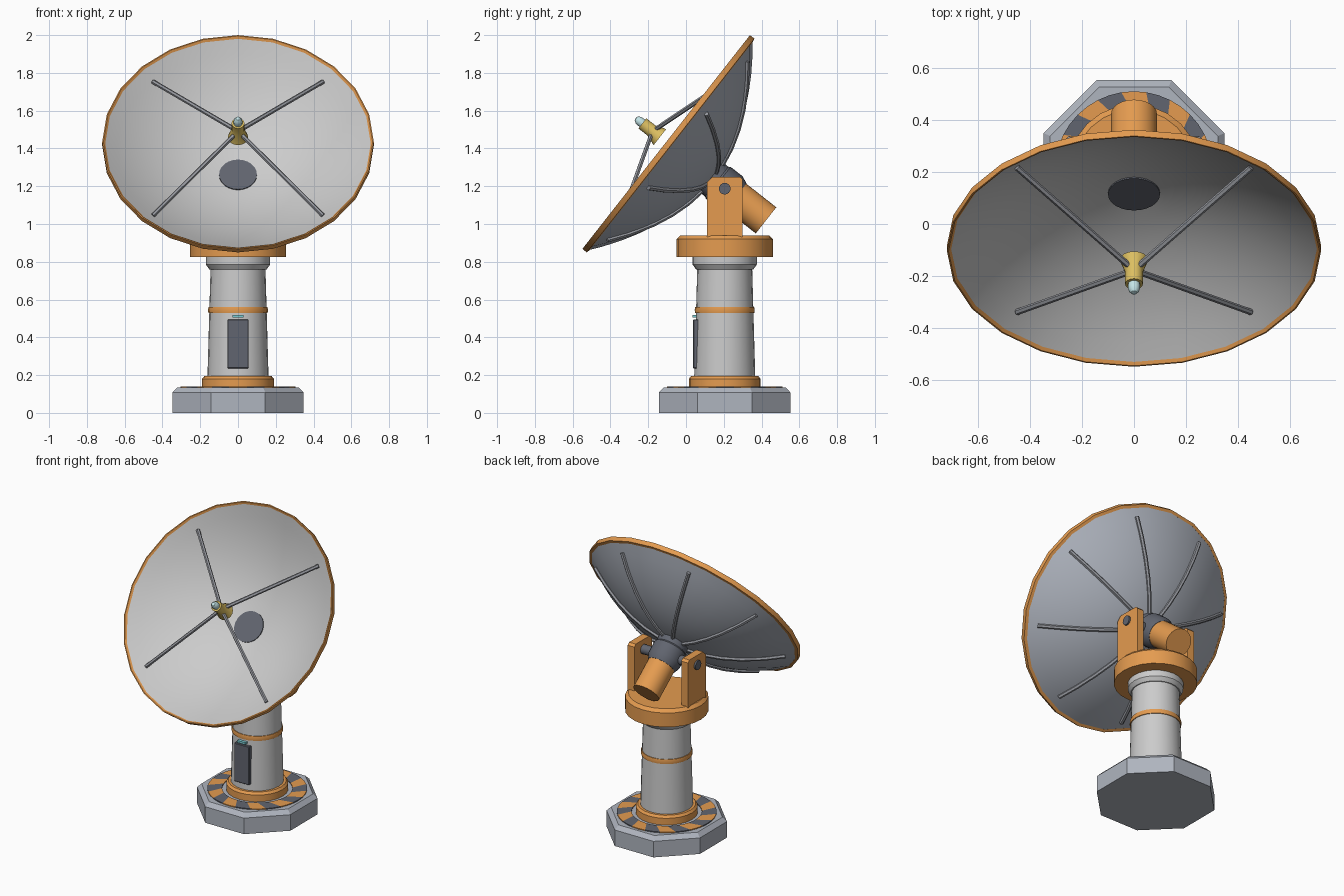
import bpy, bmesh, math
from mathutils import Matrix, Vector

if "Cube" in bpy.data.objects:
    bpy.data.objects.remove(bpy.data.objects["Cube"])


def material(name, rgb):
    m = bpy.data.materials.new(name)
    m.diffuse_color = (*rgb, 1)
    m.use_nodes = True
    m.node_tree.nodes["Principled BSDF"].inputs["Base Color"].default_value = m.diffuse_color
    return m


ORANGE = material("orange", (0.78, 0.33, 0.08))
DARK = material("dark", (0.12, 0.13, 0.16))
STRUT = material("strut_grey", (0.3, 0.31, 0.34))
LIGHT = material("light_grey", (0.72, 0.72, 0.72))
SLATE = material("slate", (0.43, 0.46, 0.52))
GOLD = material("gold", (0.72, 0.52, 0.12))
TEAL = material("teal", (0.2, 0.6, 0.65))
PALE = material("pale_lens", (0.55, 0.78, 0.8))

PED = Matrix.Translation((0, 0.205, 0))
# dish frame: local z looks out of the bowl
DISH = Matrix.Translation((0, -0.105, 1.434)) @ Matrix.Rotation(math.radians(51.9), 4, 'X')


def finish(name, bm, mats, frame=Matrix(), smooth=True):
    bmesh.ops.remove_doubles(bm, verts=bm.verts, dist=1e-5)
    bmesh.ops.recalc_face_normals(bm, faces=bm.faces)
    bm.transform(frame)
    me = bpy.data.meshes.new(name)
    bm.to_mesh(me)
    bm.free()
    for m in mats:
        me.materials.append(m)
    ob = bpy.data.objects.new(name, me)
    bpy.context.collection.objects.link(ob)
    if smooth:
        bpy.ops.object.select_all(action='DESELECT')
        ob.select_set(True)
        bpy.context.view_layer.objects.active = ob
        bpy.ops.object.shade_smooth_by_angle(angle=math.radians(32))
    return ob


def lathe(name, profile, mats, frame=PED, segs=24, start=0.0, slots=None, smooth=True):
    """Spin (radius, z) points; slots gives a material index per profile step."""
    bm = bmesh.new()
    rings = []
    for r, z in profile:
        if r == 0:
            rings.append([bm.verts.new((0, 0, z))] * segs)
        else:
            rings.append([bm.verts.new((r * math.cos(start + math.tau * i / segs),
                                        r * math.sin(start + math.tau * i / segs), z))
                          for i in range(segs)])
    for k in range(len(rings) - 1):
        a, b = rings[k], rings[k + 1]
        for i in range(segs):
            j = (i + 1) % segs
            f = bm.faces.new(list(dict.fromkeys((a[i], a[j], b[j], b[i]))))
            f.material_index = slots[k] if slots else 0
    return finish(name, bm, mats, frame, smooth)


def box(name, lo, hi, mat, bevel=0.0):
    bm = bmesh.new()
    lo, hi = Vector(lo), Vector(hi)
    bmesh.ops.create_cube(bm, size=1, matrix=Matrix.Translation((lo + hi) / 2)
                          @ Matrix.Diagonal((*(hi - lo), 1)))
    if bevel:
        bmesh.ops.bevel(bm, geom=bm.edges[:], offset=bevel, segments=1, affect='EDGES')
    return finish(name, bm, [mat], smooth=False)


def tube(name, pts, radius, mat):
    cu = bpy.data.curves.new(name, 'CURVE')
    cu.dimensions = '3D'
    cu.bevel_depth, cu.bevel_resolution, cu.use_fill_caps = radius, 1, True
    sp = cu.splines.new('POLY')
    sp.points.add(len(pts) - 1)
    for p, c in zip(sp.points, pts):
        p.co = (*(DISH @ Vector(c)), 1)
    cu.materials.append(mat)
    ob = bpy.data.objects.new(name, cu)
    bpy.context.collection.objects.link(ob)
    bpy.ops.object.select_all(action='DESELECT')
    ob.select_set(True)
    bpy.context.view_layer.objects.active = ob
    bpy.ops.object.convert(target='MESH')
    bpy.ops.object.shade_smooth_by_angle(angle=math.radians(50))


# octagonal foundation
C8 = 1 / math.cos(math.pi / 8)
lathe("foundation", [(0, 0), (0.348 * C8, 0), (0.348 * C8, 0.108), (0.322 * C8, 0.135), (0, 0.135)],
      [SLATE], segs=8, start=math.pi / 8, smooth=False)

# hazard ring with slanted stripes
bm = bmesh.new()
N, SUB, SKEW = 20, 2, 0.16
steps = N * SUB
cols = []
for i in range(steps):
    a = math.tau * i / steps
    cols.append([bm.verts.new((r * math.cos(a + s), r * math.sin(a + s), z))
                 for r, s, z in ((0.215, 0, 0.13), (0.215, 0, 0.141), (0.305, SKEW, 0.141), (0.305, SKEW, 0.13))])
for i in range(steps):
    a, b = cols[i], cols[(i + 1) % steps]
    for k in range(4):
        f = bm.faces.new((a[k], b[k], b[(k + 1) % 4], a[(k + 1) % 4]))
        f.material_index = (i // SUB) % 2
finish("hazard_ring", bm, [ORANGE, DARK], PED)

# pedestal column
lathe("column_foot", [(0, 0.13), (0.19, 0.13), (0.19, 0.18), (0.178, 0.195), (0, 0.195)], [ORANGE])
lathe("column", [(0, 0.18), (0.162, 0.18), (0.145, 0.78), (0, 0.78)], [LIGHT])
lathe("column_stripe", [(0.14, 0.53), (0.157, 0.53), (0.159, 0.545), (0.156, 0.56), (0.14, 0.56), (0.14, 0.53)], [ORANGE])
lathe("column_head", [(0, 0.76), (0.152, 0.76), (0.17, 0.785), (0.17, 0.83), (0, 0.83)], [LIGHT])
box("door", (-0.056, 0.038, 0.235), (0.056, 0.1, 0.495), DARK, 0.004)
box("door_lamp", (-0.03, 0.034, 0.504), (0.03, 0.09, 0.518), TEAL)

# turntable and yoke
lathe("turntable", [(0, 0.825), (0.255, 0.825), (0.255, 0.92), (0.235, 0.94), (0, 0.94)], [ORANGE])
for side, label in ((-1, "left"), (1, "right")):
    bm = bmesh.new()
    outline = [(-0.095, 0.93), (0.095, 0.93), (0.095, 1.25), (0.072, 1.25), (-0.065, 1.25), (-0.095, 1.22)]
    outline[2:4] = [(0.095, 1.235), (0.08, 1.25)]
    f = bm.faces.new([bm.verts.new((side * 0.175, y, z)) for y, z in outline])
    ext = bmesh.ops.extrude_face_region(bm, geom=[f])
    bmesh.ops.translate(bm, vec=(side * 0.05, 0, 0),
                        verts=[v for v in ext["geom"] if isinstance(v, bmesh.types.BMVert)])
    finish(label + "_yoke_arm", bm, [ORANGE], PED, smooth=False)
AXLE = Matrix.Translation((0, 0.205, 1.187)) @ Matrix.Rotation(math.pi / 2, 4, 'Y')
lathe("axle", [(0, -0.236), (0.031, -0.236), (0.031, 0.236), (0, 0.236)], [DARK], AXLE, 16)


# parabolic bowl: pale inside, slate outside
def bowl(r):
    return -0.29 * (1 - (r / 0.717) ** 2)


radii = [0.09, 0.16, 0.24, 0.32, 0.4, 0.48, 0.56, 0.64, 0.714]
inner = [(r, bowl(r)) for r in radii]
outer = [(r, bowl(r) - 0.02) for r in reversed(radii)]
lathe("dish", inner + outer + inner[:1], [LIGHT, SLATE], DISH, 24, math.pi / 2,
      slots=[0] * (len(radii) - 1) + [1] * (len(radii) + 1))
lathe("dish_rim", [(0.7, -0.014), (0.713, 0.0), (0.719, 0.0), (0.719, -0.03), (0.7, -0.034), (0.7, -0.014)],
      [ORANGE], DISH, 24, math.pi / 2)

# hub through the bowl and counterweight drum behind
lathe("hub", [(0, -0.278), (0.1, -0.278), (0.1, -0.34), (0.107, -0.35), (0.107, -0.43), (0.09, -0.47), (0, -0.47)],
      [DARK], DISH)
lathe("drive_drum", [(0, -0.45), (0.088, -0.45), (0.088, -0.672), (0, -0.672)], [ORANGE], DISH)

# back ribs
for i in range(8):
    a = math.radians(22.5 + 45 * i)
    tube("rib_%d" % (i + 1), [(r * math.cos(a), r * math.sin(a), bowl(r) - 0.024)
                              for r in (0.08, 0.2, 0.31, 0.42, 0.54, 0.65)], 0.013, STRUT)

# feed horn on four struts
for i in range(4):
    a = math.radians(45 + 90 * i)
    c, s = math.cos(a), math.sin(a)
    tube("feed_strut_%d" % (i + 1), [(0.636 * c, 0.636 * s, bowl(0.636) + 0.006), (0.03 * c, 0.03 * s, 0.085)],
         0.012, STRUT)
lathe("feed_horn", [(0, 0.042), (0.054, 0.042), (0.034, 0.1), (0.034, 0.16), (0, 0.16)], [GOLD], DISH, 16)
lathe("feed_tip", [(0, 0.15), (0.023, 0.15), (0.024, 0.175), (0.021, 0.19), (0.012, 0.202), (0, 0.206)],
      [PALE], DISH, 12)
